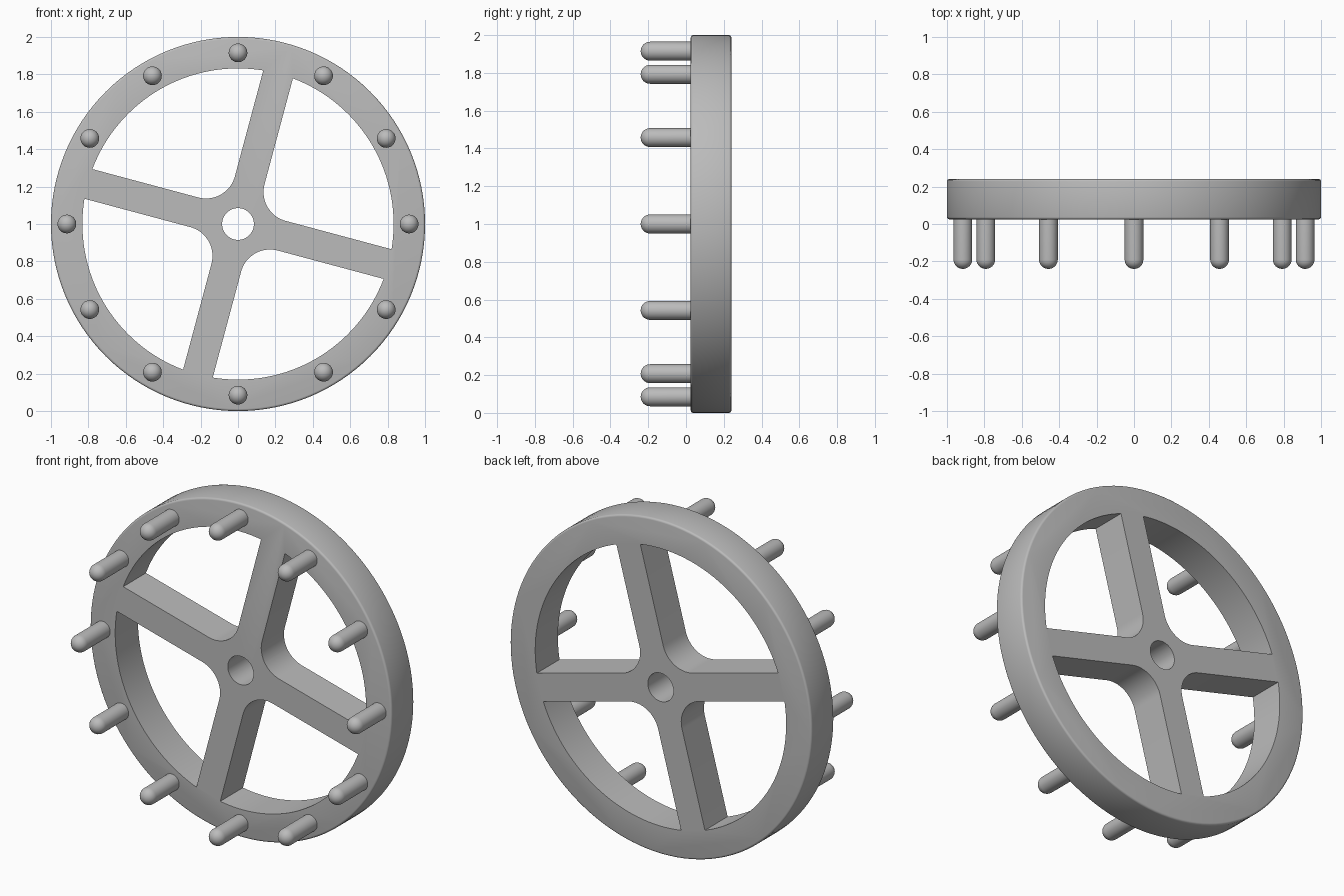
import bpy, bmesh
from math import radians, degrees, asin, sin, cos, pi
from mathutils import Matrix, Vector

if "Cube" in bpy.data.objects:
    bpy.data.objects.remove(bpy.data.objects["Cube"])

FRONT, BACK, HUB_Z = 0.025, 0.24, 1.0
INNER, HALF_SPOKE, FILLET = 0.832, 0.082, 0.16
PIN_RING, PIN_RADIUS, PIN_TIP = 0.915, 0.05, -0.24

grey = bpy.data.materials.new("plain grey")
grey.use_nodes = True
colour = (0.5, 0.5, 0.5, 1)
grey.diffuse_color = colour
grey.node_tree.nodes["Principled BSDF"].inputs["Base Color"].default_value = colour


def arc(cx, cz, radius, start, end, steps):
    angles = [radians(start + (end - start) * i / steps) for i in range(steps + 1)]
    return [Vector((cx + radius * cos(a), 0, cz + radius * sin(a))) for a in angles]


def make_object(name, bm):
    bmesh.ops.recalc_face_normals(bm, faces=bm.faces)
    mesh = bpy.data.meshes.new(name)
    bm.to_mesh(mesh)
    bm.free()
    mesh.materials.append(grey)
    obj = bpy.data.objects.new(name, mesh)
    bpy.context.collection.objects.link(obj)
    return obj


def add_prism(bm, outline, y0, y1):
    face = bm.faces.new([bm.verts.new(p + Vector((0, y0, HUB_Z))) for p in outline])
    top = bmesh.ops.extrude_face_region(bm, geom=[face], use_keep_orig=True)["geom"]
    verts = [v for v in top if isinstance(v, bmesh.types.BMVert)]
    bmesh.ops.translate(bm, verts=verts, vec=(0, y1 - y0, 0))


def smooth(obj):
    bpy.ops.object.select_all(action="DESELECT")
    obj.select_set(True)
    bpy.context.view_layer.objects.active = obj
    bpy.ops.object.shade_smooth_by_angle(angle=radians(35))


# Solid disc with softened outer edges
bm = bmesh.new()
add_prism(bm, arc(0, 0, 1, 0, 360, 128)[:-1], FRONT, BACK)
rims = [e for e in bm.edges if abs(e.verts[0].co.y - e.verts[1].co.y) < 0.001]
bmesh.ops.bevel(bm, geom=rims, offset=0.012, segments=3, profile=0.5, affect="EDGES")
wheel = make_object("spoked_wheel", bm)

# Four rounded windows between the spokes, and the axle hole
bm = bmesh.new()
edge = degrees(asin(HALF_SPOKE / INNER))
corner = HALF_SPOKE + FILLET
window = arc(0, 0, INNER, edge, 90 - edge, 32) + arc(corner, corner, FILLET, 180, 270, 16)
for k in range(4):
    turn = Matrix.Rotation(radians(15 + 90 * k), 3, "Y")
    add_prism(bm, [turn @ p for p in window], FRONT - 0.1, BACK + 0.1)
add_prism(bm, arc(0, 0, 0.085, 0, 360, 48)[:-1], FRONT - 0.1, BACK + 0.1)
cutter = make_object("window_cutter", bm)
cutter.hide_render = True

cut = wheel.modifiers.new("windows", "BOOLEAN")
cut.operation = "DIFFERENCE"
cut.solver = "EXACT"
cut.object = cutter
bpy.context.view_layer.objects.active = wheel
bpy.ops.object.modifier_apply(modifier=cut.name)
bpy.data.objects.remove(cutter)
smooth(wheel)

# Twelve round-tipped pins on the front of the rim
for k in range(12):
    a = k * pi / 6
    bm = bmesh.new()
    dome = arc(0, PIN_TIP + PIN_RADIUS, PIN_RADIUS, -90, 0, 8)
    profile = [Vector((p.x, p.z, 0)) for p in dome] + [Vector((PIN_RADIUS, FRONT + 0.01, 0))]
    verts = [bm.verts.new(p) for p in profile]
    edges = [bm.edges.new(pair) for pair in zip(verts, verts[1:])]
    bmesh.ops.spin(bm, geom=verts + edges, cent=(0, 0, 0), axis=(0, 1, 0),
                   angle=2 * pi, steps=32)
    bmesh.ops.remove_doubles(bm, verts=bm.verts, dist=0.0001)
    pin = make_object(f"pin_{k + 1}", bm)
    pin.location = (PIN_RING * cos(a), 0, HUB_Z + PIN_RING * sin(a))
    smooth(pin)
